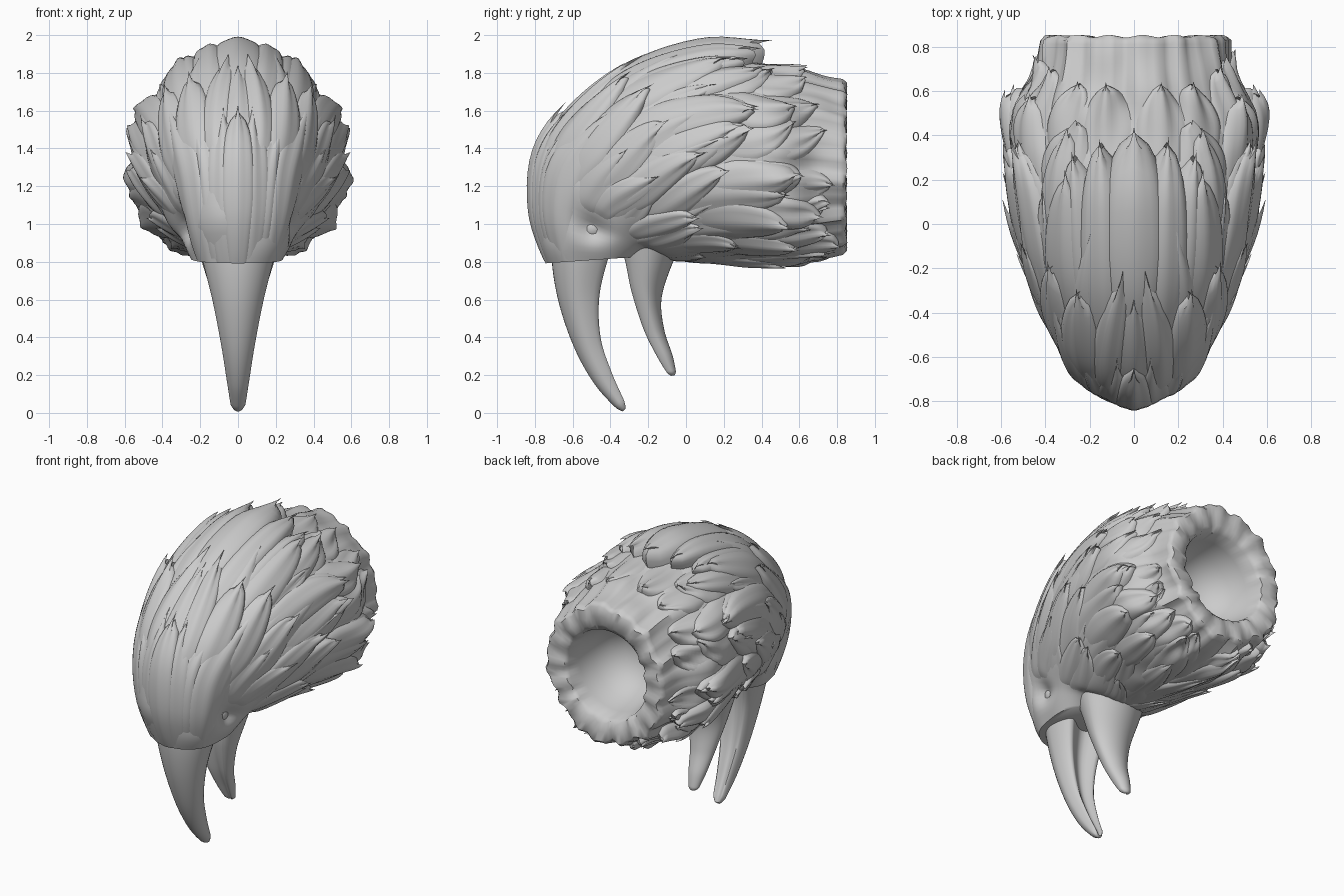
import bpy, bmesh, math, random
from mathutils import Vector, noise

random.seed(11)
cube = bpy.data.objects.get("Cube")
if cube:
    bpy.data.objects.remove(cube)

# Head stations from beak base to neck: outer y, z, inner y, z, half width
HEAD = [(-.77, .79, -.20, .83, .27), (-.835, 1.06, -.12, .84, .33), (-.80, 1.37, -.05, .79, .38),
        (-.63, 1.60, .08, .78, .45), (-.3, 1.82, .2, .775, .52), (.1, 1.91, .35, .765, .56),
        (.42, 1.86, .55, .77, .57), (.65, 1.82, .7, .80, .48), (.83, 1.77, .83, .82, .45)]
# Beak stations from root to tip, same layout
UPPER = [(-.70, .98, -.34, .98, .22), (-.71, .80, -.40, .84, .19), (-.67, .57, -.455, .62, .135),
         (-.585, .33, -.45, .40, .09), (-.475, .14, -.39, .21, .06), (-.345, .0, -.31, .03, .035)]
LOWER = [(-.39, 1.0, .0, .94, .24), (-.33, .82, -.08, .77, .19), (-.29, .64, -.13, .6, .135),
         (-.225, .44, -.115, .44, .085), (-.15, .29, -.07, .30, .055), (-.09, .195, -.05, .2, .03)]


def station(table, s):
    """Smoothly interpolated row of a station table."""
    s = max(0, min(s, len(table) - 1))
    i = min(int(s), len(table) - 2)
    t = s - i
    a, b, c, d = [table[max(0, min(i + k, len(table) - 1))] for k in (-1, 0, 1, 2)]
    return [q + .5 * t * (r - p + t * (2*p - 5*q + 4*r - w + t * (3*(q - r) + w - p)))
            for p, q, r, w in zip(a, b, c, d)]


def head_point(s, a, off=0):
    """Point on the head at station s and angle a, raised by off."""
    oy, oz, iy, iz, w = station(HEAD, s)
    mid = Vector((0, (oy + iy) / 2, (oz + iz) / 2))
    r = Vector((w * math.sin(a), (oy - iy) / 2 * math.cos(a), (oz - iz) / 2 * math.cos(a)))
    # Eye hollows
    side = abs(math.atan2(math.sin(a), math.cos(a)))
    hollow = math.exp(-((s - 1.15) / .4) ** 2 - ((side - 1.48) / .26) ** 2)
    # Neck grooves
    groove = max(0, min(1, s - 5.5)) * (.010 * math.sin(15 * a) + .009 * math.sin(26 * a + 1))
    return mid + r + r.normalized() * (off - .025 - .08 * hollow + groove)


def mesh_object(name, bm, angle=50):
    bmesh.ops.recalc_face_normals(bm, faces=bm.faces)
    me = bpy.data.meshes.new(name)
    bm.to_mesh(me)
    bm.free()
    ob = bpy.data.objects.new(name, me)
    bpy.context.collection.objects.link(ob)
    bpy.ops.object.select_all(action='DESELECT')
    ob.select_set(True)
    bpy.context.view_layer.objects.active = ob
    bpy.ops.object.shade_smooth_by_angle(angle=math.radians(angle))
    return ob


def skin(bm, rings, closed=True):
    """Bridge rows of points with quads."""
    rows = [[bm.verts.new(p) for p in ring] for ring in rings]
    n = len(rows[0])
    for lo, hi in zip(rows, rows[1:]):
        for j in range(n if closed else n - 1):
            k = (j + 1) % n
            bm.faces.new((lo[j], lo[k], hi[k], hi[j]))
    if closed:
        bm.faces.new(rows[0])
        bm.faces.new(rows[-1])


# Head and neck with a smooth bowl at the back
SEG = 96
angles = [math.tau * j / SEG for j in range(SEG)]
rings = []
for i in range(49):
    s = i / 6
    rings.append([head_point(s, a, .03 * noise.noise(head_point(s, a) * 5)) for a in angles])
rim = rings[-1]
centre = Vector((0, .83, 1.295))
for scale, y in [(.96, .848), (.82, .845), (.70, .835)]:
    rings.append([Vector((*(centre + (p - centre) * scale).xz, 0)).xzy for p in rim])
    for p, a in zip(rings[-1], angles):
        p.y = y + .006 * math.sin(a * 17)
for radius, y in [(.285, .81), (.272, .72), (.245, .61), (.195, .52), (.12, .46), (.04, .44)]:
    rings.append([Vector((radius * math.sin(a), y, centre.z + radius * math.cos(a))) for a in angles])
bm = bmesh.new()
skin(bm, rings)
mesh_object("head_and_neck", bm)


# Beak halves with a channel along the facing sides
def beak(name, table, facing_side):
    bm = bmesh.new()
    rings = []
    for i in range(61):
        s = i / 60 * (len(table) - 1)
        oy, oz, iy, iz, w = station(table, s)
        tip = min(1, .25 + (1 - i / 60) * 14) ** .5
        ring = []
        for j in range(40):
            a = math.tau * j / 40
            c = math.cos(a) * facing_side
            k = c if c < 0 else min(1, 1.5 * c) - .5 * c ** 8 * min(1, s)
            k *= facing_side * tip
            ring.append(Vector((w * tip * math.sin(a) * (1 + .1 * min(0, c)),
                                (oy + iy) / 2 + (oy - iy) / 2 * k, (oz + iz) / 2 + (oz - iz) / 2 * k)))
        rings.append(ring)
    skin(bm, rings)
    mesh_object(name, bm, 60)


beak("upper_beak", UPPER, -1)
beak("lower_beak", LOWER, 1)


def feather(bm, s0, a0, length, width, lift, drift=0, phase=0):
    """A ridged, blunt leaf that lies on the head and lifts towards its tip."""
    nu, nv = 16, 14
    rows = []
    for i in range(nu + 1):
        u = i / nu
        half = width * min(1, .7 + .7 * u) * (1 - u ** 3.5) ** .6
        row = []
        for j in range(nv + 1):
            v = 2 * j / nv - 1
            crown = 1 - abs(v) ** 3
            h = lift * (.15 + .85 * u ** .8) * crown + .008 * u * math.cos(8 * v + phase) * crown
            notch = .05 * length * math.cos(7 * v + phase) * u ** 4
            s = s0 + length * u + notch * (1 - v * v) + lift * crown * u ** 4
            row.append(head_point(s, a0 + half * v + drift * u * u, h - .012))
        rows.append(row)
    skin(bm, rows, closed=False)


def tract(name, s0, length, count, width, lift, start, end):
    """A row of feathers, mirrored left and right."""
    bm = bmesh.new()
    jitter = random.uniform
    for i in range(count):
        a = math.radians(start + (end - start) * i / (count - 1))
        middle = a < .01
        root = s0 + (0 if middle else jitter(-.25, .25))
        shape = (length * jitter(.8, 1.15) * (1 + .25 * (1 - math.cos(a))),
                 width * jitter(.85, 1.2), lift * jitter(.6, 1.3))
        if middle:
            feather(bm, root, 0, *shape)
            continue
        drift, phase = jitter(-.28, .02), jitter(-1, 1)
        for side in (1, -1):
            feather(bm, root, side * a, *shape, side * drift, side * phase)
    mesh_object(name, bm, 55)


# Feather rows from the beak to the neck
tract("forehead_feathers", .0, 3.0, 4, .32, .055, 0, 50)
tract("cheek_feathers", 1.6, 1.5, 5, .24, .05, 60, 120)
tract("chin_feathers", .7, 2.0, 3, .24, .04, 135, 170)
tract("front_crown_feathers", 2.1, 2.0, 6, .26, .075, 0, 95)
tract("temple_feathers", 2.6, 1.8, 6, .25, .06, 30, 130)
tract("throat_feathers", 2.2, 2.0, 4, .24, .045, 125, 174)
tract("middle_crown_feathers", 3.0, 1.9, 5, .27, .075, 16, 110)
tract("side_feathers", 3.9, 1.7, 6, .25, .07, 45, 145)
tract("jaw_feathers", 4.2, 1.9, 4, .24, .05, 125, 170)
tract("nape_feathers", 4.8, 1.5, 6, .24, .075, 40, 140)
tract("collar_feathers", 5.4, 1.5, 8, .21, .045, 14, 170)

# Long crest over the top of the head
bm = bmesh.new()
feather(bm, 3.2, 0, 2.7, .34, .145)
for side in (1, -1):
    feather(bm, 3.1, side * .3, 2.6, .25, .115, side * -.06, side)
    feather(bm, 3.3, side * .54, 2.2, .22, .09, side * -.08, side)
mesh_object("crest", bm, 55)

# Eyes set in the hollows
for side, name in ((1, "left_eye"), (-1, "right_eye")):
    bm = bmesh.new()
    bmesh.ops.create_uvsphere(bm, u_segments=24, v_segments=16, radius=.065)
    bmesh.ops.translate(bm, verts=bm.verts, vec=head_point(1.15, side * 1.48, -.035))
    mesh_object(name, bm)
